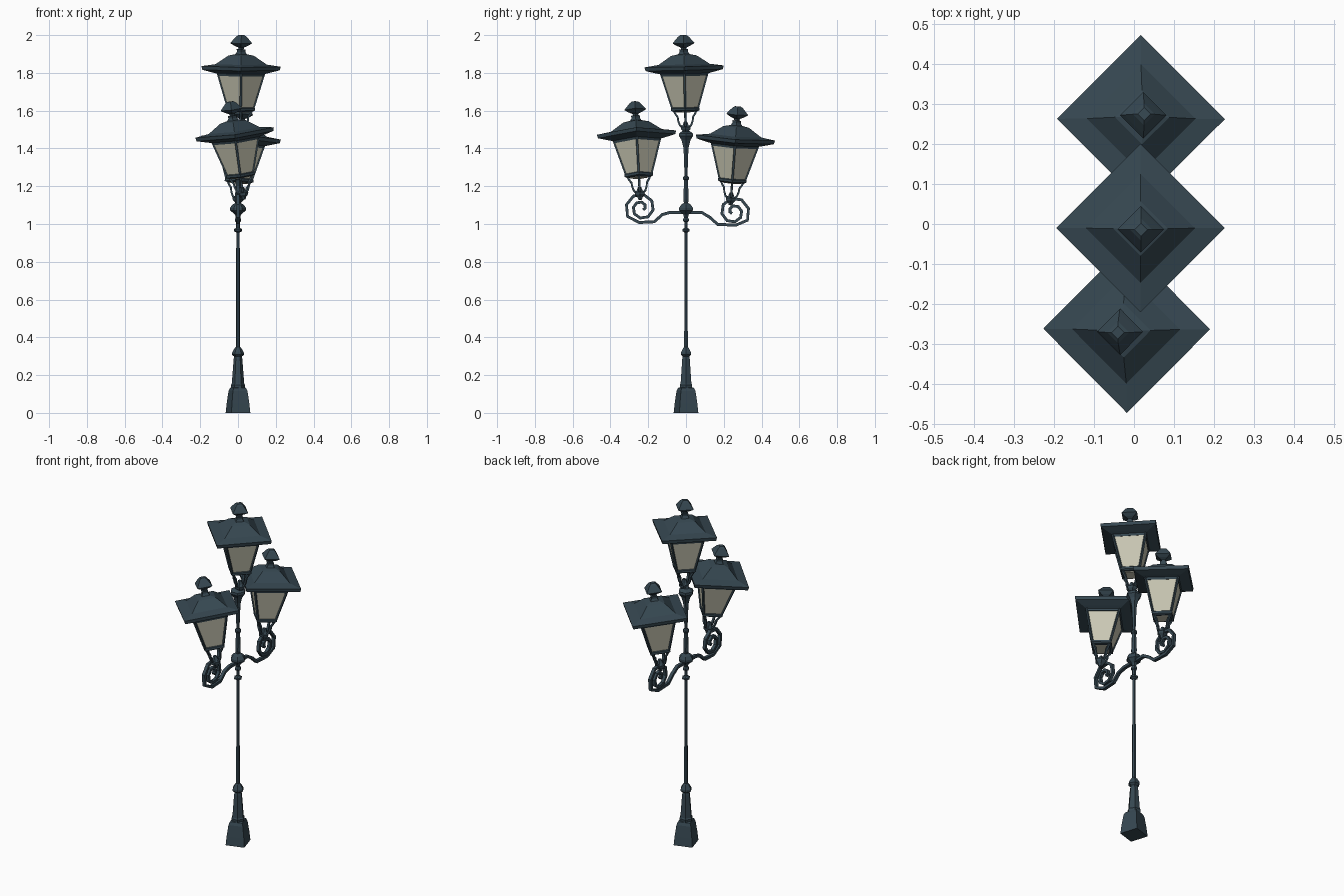
import bpy, math
from mathutils import Vector, Matrix

if "Cube" in bpy.data.objects:
    bpy.data.objects.remove(bpy.data.objects["Cube"])


def material(name, rgb):
    m = bpy.data.materials.new(name)
    m.diffuse_color = (*rgb, 1)
    m.use_nodes = True
    m.node_tree.nodes["Principled BSDF"].inputs["Base Color"].default_value = m.diffuse_color
    return m


IRON = material("dark_blue_iron", (0.037, 0.064, 0.083))
GLASS = material("warm_glass", (0.58, 0.57, 0.45))


def mesh_object(name, verts, faces, mat, matrix=Matrix()):
    me = bpy.data.meshes.new(name)
    me.from_pydata([matrix @ Vector(v) for v in verts], [], faces)
    me.materials.append(mat)
    ob = bpy.data.objects.new(name, me)
    bpy.context.collection.objects.link(ob)
    return ob


def loft(name, profile, sides, mat, matrix=Matrix(), turn=0.0):
    """Faceted turned part from (radius, height) pairs, capped at both ends."""
    verts, faces = [], []
    for r, z in profile:
        for i in range(sides):
            a = turn + math.tau * i / sides
            verts.append((r * math.cos(a), r * math.sin(a), z))
    for k in range(len(profile) - 1):
        for i in range(sides):
            j = (i + 1) % sides
            faces.append((k * sides + i, k * sides + j,
                          (k + 1) * sides + j, (k + 1) * sides + i))
    top = (len(profile) - 1) * sides
    faces.append(tuple(range(sides))[::-1])
    faces.append(tuple(range(top, top + sides)))
    return mesh_object(name, verts, faces, mat, matrix)


def bar(name, path, width, depth, mat, matrix=Matrix()):
    """Square bar swept along a path lying in a vertical (u, z) plane."""
    pts = [Vector(p) for p in path]
    verts, faces = [], []
    n = len(pts)
    for i, p in enumerate(pts):
        t = (pts[min(i + 1, n - 1)] - pts[max(i - 1, 0)]).normalized()
        s = Vector((-t.y, t.x)) * width / 2
        for q, d in ((p + s, -1), (p + s, 1), (p - s, 1), (p - s, -1)):
            verts.append((q.x, d * depth / 2, q.y))
    for k in range(n - 1):
        for i in range(4):
            j = (i + 1) % 4
            faces.append((k * 4 + i, k * 4 + 4 + i, k * 4 + 4 + j, k * 4 + j))
    faces += [(0, 1, 2, 3), (4 * n - 1, 4 * n - 2, 4 * n - 3, 4 * n - 4)]
    return mesh_object(name, verts, faces, mat, matrix)


def lantern(name, eave, lean):
    """Four-sided lantern, corners towards x and y; eave edge at local z 0.335."""
    axis = Vector((lean[0], lean[1], 1)).normalized()
    m = (Matrix.Translation(eave)
         @ Vector((0, 0, 1)).rotation_difference(axis).to_matrix().to_4x4()
         @ Matrix.Translation((0, 0, -0.335)))
    # roof with wide thin brim, then the cap finial
    loft(name + "_roof", [(0.125, 0.298), (0.155, 0.305), (0.205, 0.318), (0.21, 0.337),
                          (0.136, 0.348), (0.068, 0.394), (0.03, 0.402),
                          (0.022, 0.415), (0.024, 0.428)], 4, IRON, m)
    loft(name + "_finial", [(0.012, 0.425), (0.016, 0.438), (0.035, 0.446), (0.058, 0.460),
                            (0.050, 0.470), (0.028, 0.495), (0.016, 0.503)], 4, IRON, m)
    # glass, floor frame and the small lower pane
    loft(name + "_glass", [(0.068, 0.115), (0.124, 0.300)], 4, GLASS, m)
    loft(name + "_floor", [(0.064, 0.098), (0.076, 0.104), (0.076, 0.116), (0.070, 0.120)], 4, IRON, m)
    loft(name + "_lower_pane", [(0.048, 0.094), (0.048, 0.100)], 4, GLASS, m)
    # foot that carries the brackets
    loft(name + "_foot", [(0.010, -0.022), (0.016, -0.008), (0.028, 0.004), (0.030, 0.016),
                          (0.018, 0.026), (0.010, 0.045)], 6, IRON, m)
    for i in range(4):
        r = m @ Matrix.Rotation(i * math.pi / 2, 4, 'Z')
        bar(name + "_corner_bar", [(0.069, 0.115), (0.125, 0.302)], 0.008, 0.011, IRON, r)
        bar(name + "_bracket", [(0.014, 0.012), (0.030, 0.026), (0.038, 0.048), (0.041, 0.070),
                                (0.052, 0.086), (0.060, 0.103)], 0.010, 0.012, IRON, r)
        # frame strips along the top and bottom of each pane
        f = m @ Matrix.Rotation((i + 0.5) * math.pi / 2, 4, 'Z')
        c = math.cos(math.pi / 4)
        bar(name + "_top_rail", [(0.120 * c, 0.287), (0.126 * c, 0.301)], 0.006, 0.17, IRON, f)


# lanterns: one on top, one on each arm
lantern("top_lantern", (0.016, -0.010, 1.832), (0.008, -0.025))
lantern("front_lantern", (-0.018, -0.262, 1.482), (-0.135, -0.055))
lantern("back_lantern", (0.017, 0.262, 1.455), (0.05, 0.075))

# square pedestal, slightly turned
loft("pedestal", [(0.074, 0), (0.068, 0.05), (0.057, 0.115), (0.048, 0.132), (0.034, 0.136)],
     4, IRON, turn=math.radians(62))

# post foot with its collar
loft("post_foot", [(0.036, 0.13), (0.038, 0.148), (0.033, 0.155), (0.023, 0.285), (0.020, 0.298),
                   (0.032, 0.308), (0.031, 0.320), (0.018, 0.342), (0.010, 0.35)], 6, IRON)

# slender pole with rings and the hub for the arms
loft("pole", [(0.011, 0.34), (0.009, 0.955), (0.022, 0.962), (0.022, 0.972), (0.010, 0.98),
              (0.010, 1.010), (0.017, 1.016), (0.017, 1.026), (0.012, 1.034), (0.016, 1.05),
              (0.042, 1.072), (0.042, 1.086), (0.030, 1.102), (0.013, 1.112), (0.016, 1.13),
              (0.012, 1.232), (0.018, 1.238), (0.018, 1.248), (0.009, 1.256),
              (0.014, 1.38), (0.017, 1.41), (0.028, 1.445), (0.043, 1.466), (0.042, 1.480),
              (0.018, 1.494), (0.012, 1.51)], 6, IRON)


# scroll arms: straight run, dip, then a spiral under the lantern
def scroll_arm(name, side, centre, low):
    cy, cz = centre
    path = [(0.0, 1.062), (0.082, 1.062), (0.125, low + 0.038), (0.168, low)]
    steps = 15
    for i in range(steps + 1):
        a = math.radians(-75 + 44 * i)
        r = 0.078 * (1 - i / steps) ** 0.85 + 0.012
        if i == 0:
            path.append((cy + 0.012, low - 0.004))
        else:
            path.append((cy + r * math.cos(a), cz + r * math.sin(a)))
    turn = Matrix.Rotation(side * math.pi / 2, 4, 'Z')
    bar(name, path, 0.016, 0.018, IRON, turn)


scroll_arm("front_scroll_arm", -1, (0.236, 1.084), 1.012)
scroll_arm("back_scroll_arm", 1, (0.252, 1.064), 0.998)
